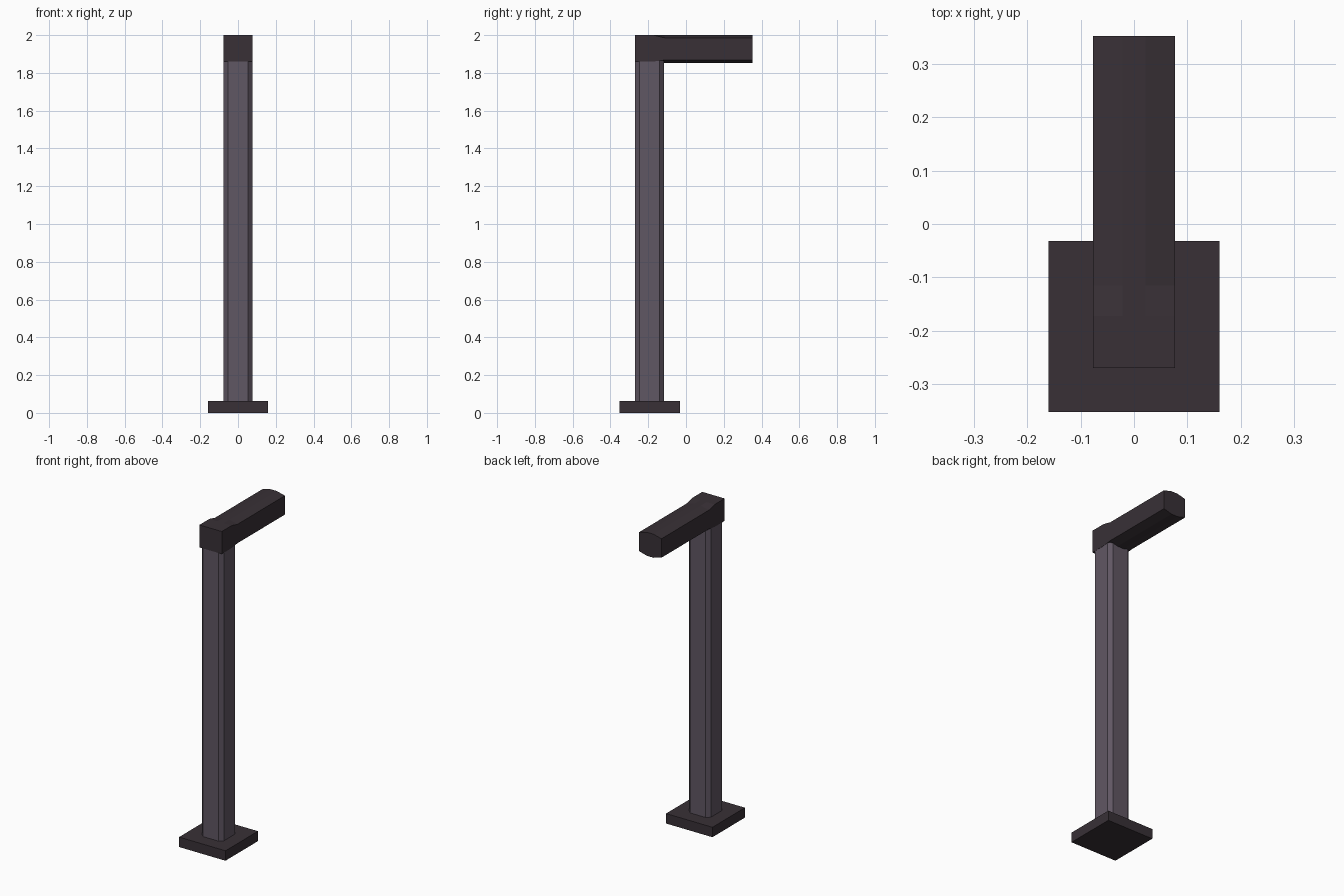
import bpy, bmesh

if "Cube" in bpy.data.objects:
    bpy.data.objects.remove(bpy.data.objects["Cube"])


def material(name, rgb):
    m = bpy.data.materials.new(name)
    m.diffuse_color = (*rgb, 1.0)
    m.use_nodes = True
    m.node_tree.nodes["Principled BSDF"].inputs["Base Color"].default_value = m.diffuse_color
    return m


dark = material("dark_metal", (0.040, 0.030, 0.037))
grey = material("grey_purple_metal", (0.118, 0.095, 0.125))


def loft(name, rings, mat):
    """Skin a list of equal-length point rings and cap both ends."""
    bm = bmesh.new()
    loops = [[bm.verts.new(p) for p in ring] for ring in rings]
    n = len(loops[0])
    for a, b in zip(loops, loops[1:]):
        for i in range(n):
            j = (i + 1) % n
            bm.faces.new((a[i], a[j], b[j], b[i]))
    bm.faces.new(loops[0])
    bm.faces.new(loops[-1])
    bmesh.ops.recalc_face_normals(bm, faces=bm.faces)
    me = bpy.data.meshes.new(name)
    bm.to_mesh(me)
    bm.free()
    me.materials.append(mat)
    ob = bpy.data.objects.new(name, me)
    bpy.context.collection.objects.link(ob)
    return ob


def octagon(w, flat, low, high, low_side, high_side):
    """Eight-sided outline; flat is the half width of top and bottom."""
    return [(-w, low_side), (-flat, low), (flat, low), (w, low_side),
            (w, high_side), (flat, high), (-flat, high), (-w, high_side)]


CY, W = -0.193, 0.077

# Square foot plate
foot = [(-0.16, -0.352), (0.16, -0.352), (0.16, -0.032), (-0.16, -0.032)]
loft("base_plate", [[(x, y, z) for x, y in foot] for z in (0, 0.062)], dark)

# Post with chamfered corners
c = W - 0.023
post = octagon(W - 0.001, c, -W + 0.001, W - 0.001, -c, c)
loft("post", [[(x, y + CY, z) for x, y in post] for z in (0.06, 1.87)], grey)

# Arm: square block over the post, blending into a shallow-peaked beam
square = octagon(W, 0.022, 1.86, 2.0, 1.86, 2.0)
beam = octagon(W, 0.022, 1.853, 2.0, 1.868, 1.986)
sections = [(-0.27, square), (-0.172, square), (-0.115, beam), (0.352, beam)]
loft("top_arm", [[(x, y, z) for x, z in s] for y, s in sections], dark)
